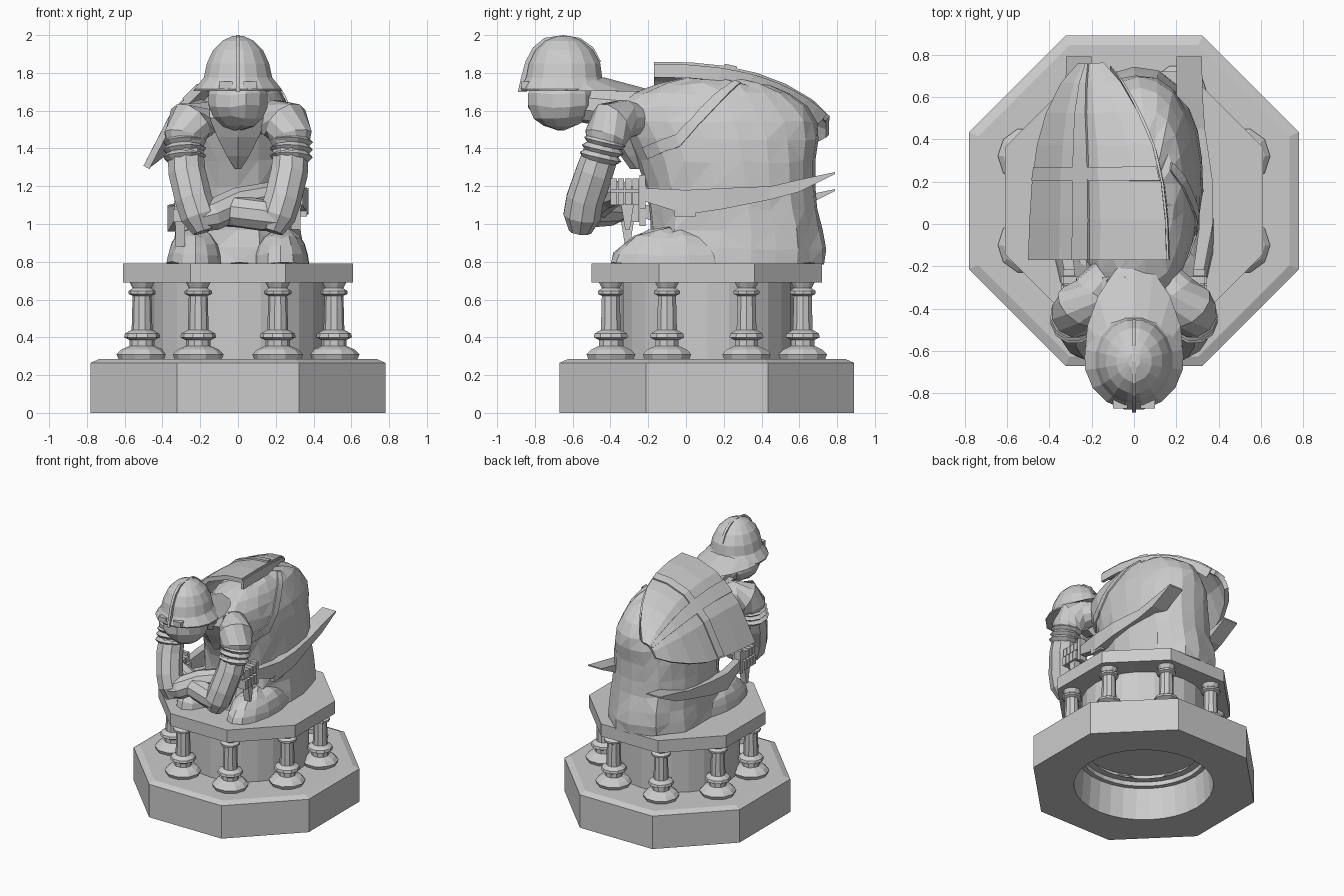
import bpy, bmesh, math, random
from mathutils import Vector

if "Cube" in bpy.data.objects:
    bpy.data.objects.remove(bpy.data.objects["Cube"])

random.seed(4)
CY = 0.11                      # centre of the plinth in y
stone = bpy.data.materials.new("grey stone")
stone.diffuse_color = (0.6, 0.6, 0.6, 1)
stone.use_nodes = True
stone.node_tree.nodes["Principled BSDF"].inputs["Base Color"].default_value = stone.diffuse_color


def make(name, verts, faces):
    me = bpy.data.meshes.new(name)
    me.from_pydata([tuple(v) for v in verts], [], faces)
    bm = bmesh.new()
    bm.from_mesh(me)
    bmesh.ops.recalc_face_normals(bm, faces=bm.faces[:])
    bm.to_mesh(me)
    bm.free()
    me.materials.append(stone)
    ob = bpy.data.objects.new(name, me)
    bpy.context.collection.objects.link(ob)
    return ob


def loft(name, rings, caps=True):
    n = len(rings[0])
    faces = [(i * n + j, i * n + (j + 1) % n, (i + 1) * n + (j + 1) % n, (i + 1) * n + j)
             for i in range(len(rings) - 1) for j in range(n)]
    if caps:
        faces += [tuple(range(n)), tuple((len(rings) - 1) * n + j for j in range(n))]
    return make(name, [p for r in rings for p in r], faces)


def oval(z, rx, yf, yb, n=16, xc=0.0, power=1.0, jit=0.0, fold=0.0):
    """Horizontal ring between a front and a back y."""
    pts = []
    for k in range(n):
        a = 2 * math.pi * (k + 0.5) / n
        c, s = math.cos(a), math.sin(a)
        c, s = math.copysign(abs(c) ** power, c), math.copysign(abs(s) ** power, s)
        f = 1 + fold * math.cos(9 * a) + random.uniform(-jit, jit)
        pts.append((xc + rx * c * f, (yf + yb) / 2 + (yb - yf) / 2 * s * f,
                    z + random.uniform(-jit, jit) * 0.6))
    return pts


def disc(z, r, n=24, x=0.0, y=CY):
    return [(x + r * math.cos(2 * math.pi * k / n), y + r * math.sin(2 * math.pi * k / n), z)
            for k in range(n)]


def octa(z, apothem, n=32):
    pts = []
    for k in range(n):
        a = 2 * math.pi * k / n
        r = apothem / math.cos((a + math.pi / 8) % (math.pi / 4) - math.pi / 8)
        pts.append((r * math.cos(a), CY + r * math.sin(a), z))
    return pts


def limb(name, pts, n=9):
    """Tube through (x, y, z, radius) stations."""
    P = [Vector(p[:3]) for p in pts]
    rings = []
    for i, p in enumerate(pts):
        d = (P[min(i + 1, len(P) - 1)] - P[max(i - 1, 0)]).normalized()
        u = d.cross(Vector((0.1, 1, 0.2))).normalized()
        v = d.cross(u)
        rings.append([P[i] + p[3] * (u * math.cos(t * 2 * math.pi / n) + v * math.sin(t * 2 * math.pi / n))
                      for t in range(n)])
    return loft(name, rings)


def box(name, x0, x1, y0, y1, z0, z1):
    return loft(name, [[(x0, y0, z), (x1, y0, z), (x1, y1, z), (x0, y1, z)] for z in (z0, z1)])


def blob(name, c, r, n=12, m=7, jit=0.02, start=0.04):
    rings = []
    for i in range(m + 1):
        t = math.pi * (start + (0.96 - start) * i / m)
        q, z = math.sin(t), c[2] - r[2] * math.cos(t)
        rings.append(oval(z, r[0] * q, c[1] - r[1] * q, c[1] + r[1] * q, n, c[0], 1, jit))
    return loft(name, rings)


# plinth: hollow octagonal foot, drum, upper slab
loft("plinth_foot", [disc(0.34, 0.455, 32), disc(0.25, 0.455, 32), disc(0.25, 0.49, 32), disc(0, 0.51, 32),
                     octa(0, 0.78), octa(0.265, 0.78), octa(0.285, 0.735), disc(0.285, 0.40, 32)], caps=False)
loft("plinth_foot_ceiling", [disc(0.34, 0.455, 32), disc(0.345, 0.45, 32)])
loft("plinth_drum", [disc(0.28, 0.458), disc(0.70, 0.458)], caps=False)
loft("plinth_slab", [octa(0.69, 0.61), octa(0.79, 0.61)])

# eight small turned columns
column = [(0.285, 0.125), (0.31, 0.135), (0.335, 0.11), (0.355, 0.065), (0.385, 0.065), (0.40, 0.095),
          (0.42, 0.09), (0.44, 0.055), (0.62, 0.05), (0.63, 0.072), (0.645, 0.072), (0.66, 0.05), (0.69, 0.065)]
for k in range(8):
    a = math.pi / 8 + k * math.pi / 4
    loft("column", [disc(z, r, 10, 0.55 * math.cos(a), CY + 0.55 * math.sin(a)) for z, r in column])

# hunched robed body: z, half width, front y, back y, x centre, fold depth
body_rows = [(0.79, 0.35, -0.22, 0.73, 0, .03), (0.87, 0.345, -0.21, 0.735, 0, .03),
             (0.97, 0.335, -0.19, 0.72, 0, .025), (1.08, 0.33, -0.19, 0.69, 0, .015),
             (1.2, 0.325, -0.21, 0.68, 0, .01), (1.33, 0.32, -0.26, 0.69, .005, 0), (1.45, 0.305, -0.32, 0.70, .01, 0),
             (1.54, 0.275, -0.38, 0.69, .02, 0), (1.62, 0.24, -0.38, 0.64, .03, 0),
             (1.69, 0.19, -0.28, 0.54, .045, 0), (1.74, 0.13, -0.14, 0.42, .06, 0), (1.77, 0.06, 0.0, 0.26, .07, 0)]
body = loft("robed_body", [oval(z, w, f, b, 22, xc, 0.88, 0.016, fo) for z, w, f, b, xc, fo in body_rows])
body.modifiers.new("facets", "TRIANGULATE")


def ribbon(name, pts, off, steps=8):
    """Flat band laid onto the body."""
    P = [Vector(p) for p in pts]
    line = [P[i].lerp(P[i + 1], t / steps) for i in range(len(P) - 1) for t in range(steps)] + [P[-1]]
    o = Vector(off)
    verts = [q for p in line for q in (p - o, p + o)]
    ob = make(name, verts, [(2 * i, 2 * i + 1, 2 * i + 3, 2 * i + 2) for i in range(len(line) - 1)])
    m = ob.modifiers.new("wrap", "SHRINKWRAP")
    m.target, m.offset, m.wrap_mode = body, 0.01, 'ABOVE_SURFACE'
    ob.modifiers.new("thick", "SOLIDIFY").thickness = 0.012


# shoulder strap, pointed collar and buckle
ribbon("shoulder_strap", [(.27, -.27, 1.35), (.36, -.05, 1.45), (.30, .12, 1.63), (.18, .28, 1.78)], (0, -0.012, 0.03))
loft("collar", [[(-w, -.25, z), (-w, y, z), (0, y - .035, z), (w, y, z), (w, -.25, z)]
                for z, w, y in ((1.29, .015, -.26), (1.36, .06, -.31), (1.46, .11, -.37), (1.56, .15, -.42), (1.64, .15, -.40))])
box("buckle", 0.33, 0.365, -0.06, 0.05, 1.04, 1.085)

# knees, shoulders, arms, hands and blades on both sides
for s, dz in ((1, 0.0), (-1, -0.09)):
    blob("knee", (s * 0.225, -0.06, 0.79), (0.155, 0.34, 0.185), 14, 5, 0.02, 0.5)
    limb("shoulder", [(s * .13, -.22, 1.55, .07), (s * .19, -.32, 1.555, .105), (s * .255, -.39, 1.535, .125),
                      (s * .28, -.425, 1.46, .115), (s * .285, -.43, 1.40, .09)], 11)
    for i in range(3):       # rolled sleeve
        z, y = 1.435 - 0.04 * i, -0.42 - 0.012 * i
        limb("sleeve_roll", [(s * .282, y - .005, z + .022, .09), (s * .282, y - .01, z, .115),
                             (s * .28, y - .015, z - .022, .09)], 11)
    limb("upper_arm", [(s * .28, -.44, 1.40, .095), (s * .27, -.485, 1.27, .1), (s * .235, -.535, 1.13, .1),
                       (s * .205, -.55, 1.04, .1), (s * .18, -.56, 0.96, .06)])
    # forearm crosses to the other side
    h = 1.17 if s < 0 else 1.08
    limb("forearm", [(s * .22, -.57, 1.03, .07), (s * .14, -.55, 1.045, .085), (0, -.47 if s < 0 else -.52, (h + 1.05) / 2, .085),
                     (-s * .15, -.40, h - .02, .07), (-s * .27, -.34, h, .06)])
    box("palm", *sorted((s * .24, s * .315)), -.40, -.25, 1.10 + dz, 1.20 + dz)
    for i in range(4):
        y = -.40 + i * .039
        box("finger", *sorted((s * .27, s * .345)), y, y + .034, 1.10 + dz, 1.17 + dz)
        box("knuckle", *sorted((s * .26, s * .335)), y, y + .034, 1.18 + dz, 1.24 + dz)
    box("sword_guard", *sorted((s * .28, s * .335)), -.245, -.215, 1.08 + dz, 1.26 + dz)
    loft("sword_pommel", [[(s * x, y, z + dz) for x, y in ((.28, -.31 - w), (.33, -.31 - w), (.33, -.31 + w), (.28, -.31 + w))]
                          for z, w in ((0.97, .012), (1.11, .035))])
    blade = [(-.22, 1.12, 1.19, .28, .33), (0, 1.05, 1.18, .31, .372), (.2, 1.08, 1.19, .30, .372),
             (.45, 1.13, 1.20, .22, .335), (.6, 1.17, 1.235, .20, .325), (.79, 1.265, 1.275, .20, .32)]
    loft("sword_blade", [[(s * a, y, lo + dz), (s * b, y, lo + dz), (s * b, y, hi + dz), (s * a, y, hi + dz)]
                         for y, lo, hi, a, b in blade])

# head and neck
blob("head", (0, -.66, 1.655), (.165, .185, .155), 12, 7, 0.015)
limb("neck", [(0, -.62, 1.64, .09), (0, -.45, 1.62, .10), (0, -.28, 1.58, .15)])

# helmet: dome with flared brim, rear tail, crest and visor plates
dome = [(1.705, .235, -.875, -.40), (1.715, .235, -.88, -.40), (1.775, .185, -.85, -.44), (1.85, .168, -.835, -.45),
        (1.92, .135, -.80, -.49), (1.97, .085, -.745, -.55), (1.995, .03, -.68, -.61)]
loft("helmet", [oval(z, w, f, b, 16) for z, w, f, b in dome])
rim = [(-.235, -.64), (-.22, -.48), (-.17, -.34), (-.09, -.22), (0, -.14), (.09, -.22), (.17, -.34), (.22, -.48), (.235, -.64)]
low = [(x, y, 1.705 - 0.03 * max(0, y + .4)) for x, y in rim]
ridge = [(x * .7, -.64 + (y + .64) * .42, 1.775) for x, y in rim]
n = len(rim)
make("helmet_tail", low + ridge, [(i, i + 1, n + i + 1, n + i) for i in range(n - 1)]
     + [tuple(range(n)), tuple(range(n, 2 * n))])
arc = [(-.89, 1.70), (-.872, 1.78), (-.85, 1.86), (-.81, 1.935), (-.75, 1.985), (-.65, 2.0), (-.56, 1.985), (-.49, 1.935), (-.45, 1.86)]
loft("helmet_crest", [[(sx, y, z) for sx in (-.01, .01)] + [(sx, -.65 + (y + .65) * .8, 1.7 + (z - 1.7) * .9) for sx in (.01, -.01)]
                      for y, z in arc])
for s in (1, -1):
    box("visor_plate", *sorted((s * .03, s * .10)), -.872, -.80, 1.715, 1.755)

# shield on the back: a curved sheet defined by a front edge and a spine
edge = [(-.335, -.47), (-.19, -.19), (0, 0), (.165, .06), (.305, .07)]
spine = [(-.15, -.17, 1.77, 1), (-.15, .02, 1.77, .98), (-.155, .2, 1.755, .93), (-.165, .37, 1.725, .83),
         (-.18, .52, 1.68, .66), (-.19, .66, 1.615, .42), (-.195, .75, 1.545, .17)]


def sample(table, t):
    t = min(max(t, 0), 1) * (len(table) - 1)
    i = min(int(t), len(table) - 2)
    return [a + (b - a) * (t - i) for a, b in zip(table[i], table[i + 1])]


def sheet(name, u0, u1, v0, v1, nu, nv, lift, thick):
    verts = []
    for j in range(nv + 1):
        x, y, z, w = sample(spine, v0 + (v1 - v0) * j / nv)
        for i in range(nu + 1):
            dx, dz = sample(edge, u0 + (u1 - u0) * i / nu)
            verts.append((x + w * dx - 0.4 * lift, y, z + w * dz + lift))
    k = nu + 1
    ob = make(name, verts, [(j * k + i, j * k + i + 1, (j + 1) * k + i + 1, (j + 1) * k + i)
                            for j in range(nv) for i in range(nu)])
    m = ob.modifiers.new("thick", "SOLIDIFY")
    m.thickness, m.offset = thick, 0


sheet("shield", 0, 1, 0, 1, 8, 12, 0.0, 0.035)
sheet("shield_long_bar", 0.33, 0.43, 0, 1, 2, 12, 0.014, 0.03)
sheet("shield_cross_bar", 0, 1, 0.335, 0.40, 8, 1, 0.014, 0.03)
sheet("shield_side_rim", 0.96, 1, 0, 0.95, 1, 12, -0.03, 0.07)
